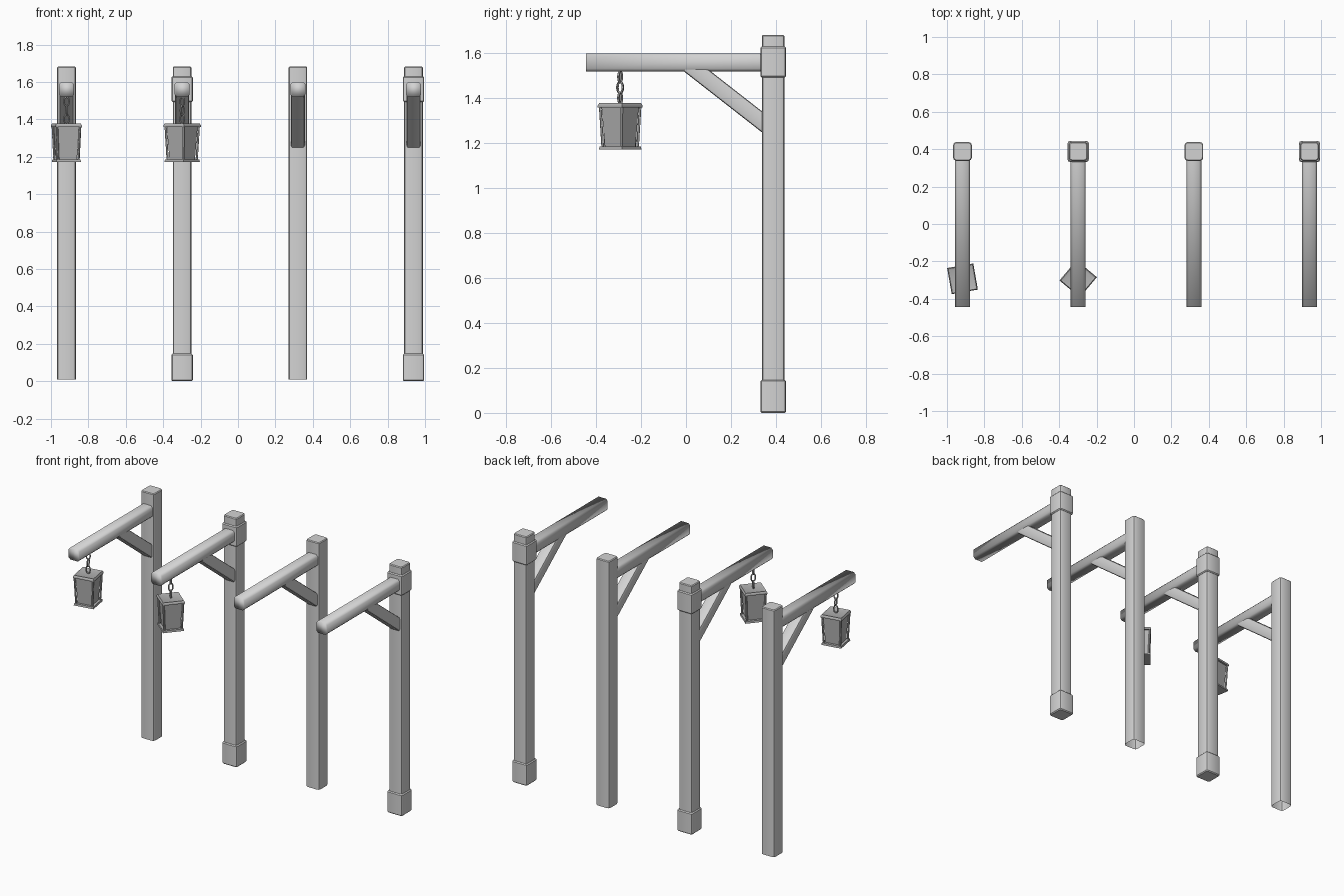
import bpy, bmesh, math
from mathutils import Matrix, Vector

if "Cube" in bpy.data.objects:
    bpy.data.objects.remove(bpy.data.objects["Cube"], do_unlink=True)


def material(name, value):
    m = bpy.data.materials.new(name)
    m.use_nodes = True
    colour = (value, value, value, 1)
    m.diffuse_color = colour
    m.node_tree.nodes["Principled BSDF"].inputs["Base Color"].default_value = colour
    return m


post_grey = material("post grey", 0.65)
lantern_grey = material("lantern grey", 0.45)


def finish(bm, name, mat, matrix, angle=35):
    bmesh.ops.transform(bm, matrix=matrix, verts=bm.verts)
    mesh = bpy.data.meshes.new(name)
    bm.to_mesh(mesh)
    bm.free()
    mesh.materials.append(mat)
    mesh.shade_smooth()
    if angle < 180:
        mesh.set_sharp_from_angle(angle=math.radians(angle))
    ob = bpy.data.objects.new(name, mesh)
    bpy.context.collection.objects.link(ob)
    return ob


def bar(name, mat, matrix, width, length, bevel, top=0.0, open_start=False,
        open_end=False, end_bevel=0.0, angle=35, segments=2):
    """Square bar along local z from 0 to length, with rounded long edges."""
    bm = bmesh.new()
    bmesh.ops.create_cube(bm, size=1)
    for v in bm.verts:
        v.co = Vector((v.co.x * width, v.co.y * width, (v.co.z + 0.5) * length))
    drop = [f for f in bm.faces if (open_start and f.normal.z < -0.9)
            or (open_end and f.normal.z > 0.9)]
    bmesh.ops.delete(bm, geom=drop, context='FACES')
    long_edges = [e for e in bm.edges if abs(e.verts[0].co.z - e.verts[1].co.z) > length / 2]
    bmesh.ops.bevel(bm, geom=long_edges, offset=bevel, segments=segments,
                    profile=0.5, affect='EDGES')
    if end_bevel:
        rims = [e for e in bm.edges if len(e.link_faces) == 2
                and any(abs(f.normal.z) > 0.9 for f in e.link_faces)]
        bmesh.ops.bevel(bm, geom=rims, offset=end_bevel, segments=1, affect='EDGES')
    return finish(bm, name, mat, matrix, angle)


def frustum(name, mat, matrix, z0, half0, z1, half1, recess=0.0):
    """Four-sided tapered block, optionally with a sunken top."""
    bm = bmesh.new()
    bmesh.ops.create_cube(bm, size=2)
    for v in bm.verts:
        half, z = (half1, z1) if v.co.z > 0 else (half0, z0)
        v.co = Vector((v.co.x * half, v.co.y * half, z))
    if recess:
        lid = [f for f in bm.faces if f.normal.z > 0.9]
        bmesh.ops.inset_region(bm, faces=lid, thickness=0.014)
        bmesh.ops.translate(bm, verts=lid[0].verts, vec=(0, 0, -recess))
    return finish(bm, name, mat, matrix, 30)


def chain_link(name, mat, matrix, half_width, half_height, wire):
    """Oval ring standing in the local xz plane."""
    bm = bmesh.new()
    rings, sides = 14, 6
    grid = []
    for i in range(rings):
        a = math.tau * i / rings
        out = Vector((math.cos(a), 0, math.sin(a)))
        centre = Vector((out.x * half_width, 0, out.z * half_height))
        grid.append([bm.verts.new(centre + wire * (math.cos(b) * out + math.sin(b) * Vector((0, 1, 0))))
                     for b in (math.tau * j / sides for j in range(sides))])
    for i in range(rings):
        for j in range(sides):
            k, m = (i + 1) % rings, (j + 1) % sides
            bm.faces.new((grid[i][j], grid[i][m], grid[k][m], grid[k][j]))
    bmesh.ops.recalc_face_normals(bm, faces=bm.faces)
    return finish(bm, name, mat, matrix, 80)


def place(x, y, z):
    return Matrix.Translation((x, y, z))


POST_Y = 0.388


def lamp_post(x, label, collared):
    # upright
    bar(label + "_upright", post_grey, place(x, POST_Y, 0.01), 0.1, 1.672, 0.016,
        open_start=True, end_bevel=0.005)
    # horizontal arm
    bar(label + "_arm", post_grey,
        place(x, 0.36, 1.56) @ Matrix.Rotation(math.radians(90), 4, 'X'),
        0.08, 0.805, 0.012, open_start=True, angle=180, segments=1)
    # diagonal brace, its ends buried in the upright and the arm
    low, high = Vector((x, 0.335, 1.2975)), Vector((x, 0.05, 1.52))
    run = (high - low).normalized()
    tilt = math.atan2(-run.y, run.z)
    bar(label + "_brace", post_grey,
        Matrix.Translation(low - run * 0.047) @ Matrix.Rotation(tilt, 4, 'X'),
        0.074, (high - low).length + 0.094, 0.011, open_start=True, open_end=True)
    # sleeves round the foot and the head
    if collared:
        for part, z, height in (("foot_sleeve", 0, 0.147), ("head_sleeve", 1.493, 0.137)):
            bar(label + "_" + part, post_grey, place(x, POST_Y, z), 0.114, height, 0.014,
                end_bevel=0.006)


def lantern(x, label, turn):
    frame = place(x, -0.293, 0) @ Matrix.Rotation(math.radians(turn), 4, 'Z')
    frustum(label + "_body", lantern_grey, frame, 1.18, 0.048, 1.367, 0.059)
    frustum(label + "_base", lantern_grey, frame, 1.173, 0.067, 1.186, 0.065)
    frustum(label + "_lid_rim", lantern_grey, frame, 1.36, 0.071, 1.368, 0.071)
    frustum(label + "_lid", lantern_grey, frame, 1.368, 0.071, 1.378, 0.066, recess=0.004)
    # corner bars
    for i in range(4):
        foot, head = Vector((0.055, 0.055, 1.18)), Vector((0.063, 0.063, 1.365))
        lean = (head - foot).to_track_quat('Z', 'Y').to_matrix().to_4x4()
        bar(f"{label}_corner_bar_{i + 1}", lantern_grey,
            frame @ Matrix.Rotation(i * math.pi / 2, 4, 'Z') @ Matrix.Translation(foot) @ lean,
            0.011, (head - foot).length, 0.002, segments=1)
    # hanging chain
    for i in range(3):
        chain_link(f"{label}_chain_link_{i + 1}", lantern_grey,
                   frame @ place(0, 0, 1.401 + i * 0.047) @ Matrix.Rotation(i * math.pi / 2, 4, 'Z'),
                   0.014, 0.025, 0.0045)


for i in range(4):
    x = -0.917 + i * 0.6185
    lamp_post(x, f"post_{i + 1}", collared=i % 2 == 1)
    if i < 2:
        lantern(x, f"lantern_{i + 1}", (10, -40)[i])
